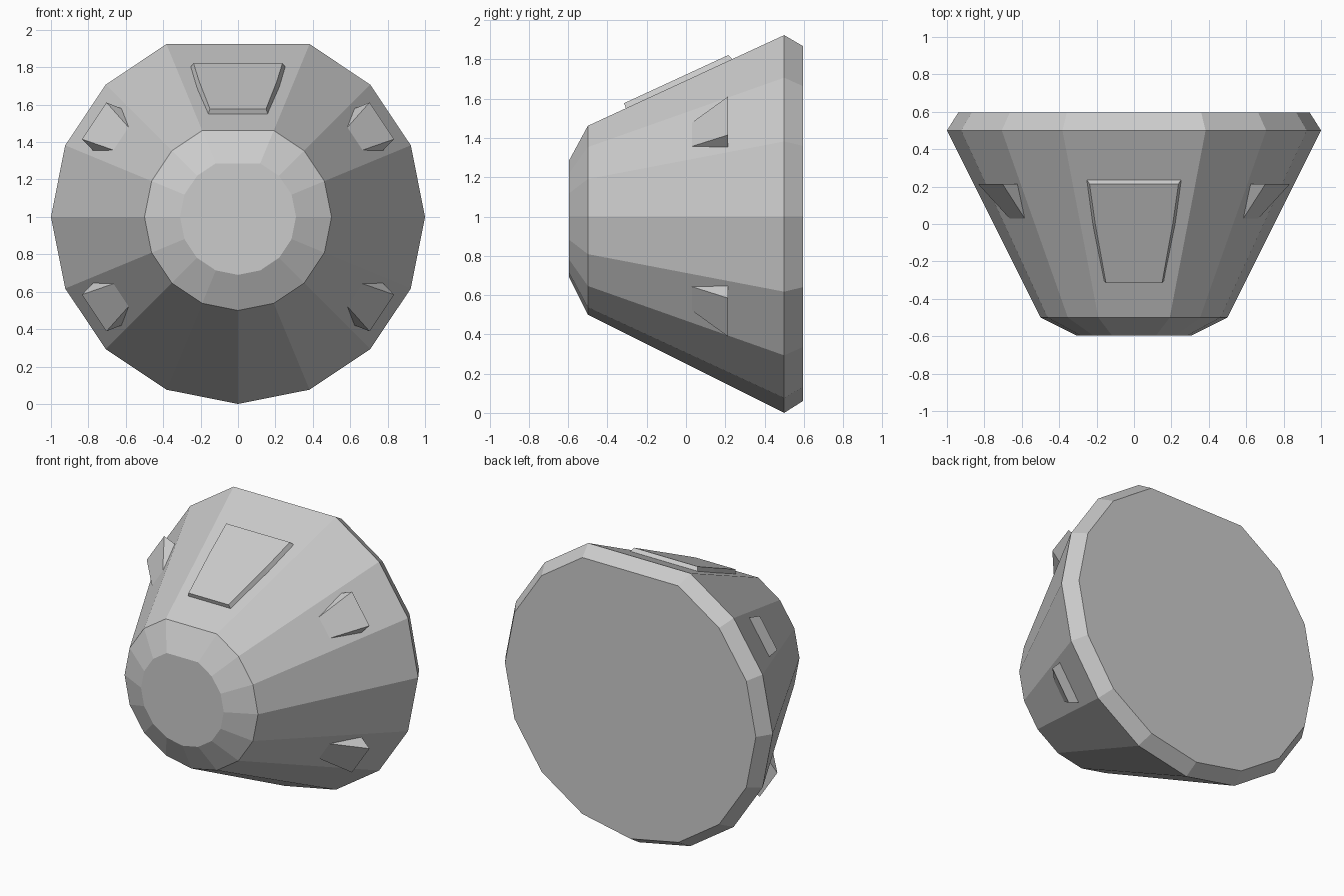
import bpy, bmesh, math
from mathutils import Vector

cube = bpy.data.objects.get("Cube")
if cube:
    bpy.data.objects.remove(cube, do_unlink=True)

grey = bpy.data.materials.new("hull_grey")
grey.use_nodes = True
colour = (0.6, 0.6, 0.6, 1)
grey.diffuse_color = colour
grey.node_tree.nodes["Principled BSDF"].inputs["Base Color"].default_value = colour

CENTRE_Z = 1.0
SIDES = 16


def loft(name, rings):
    """Closed solid through a list of rings with equal point counts."""
    bm = bmesh.new()
    loops = [[bm.verts.new(p) for p in ring] for ring in rings]
    n = len(loops[0])
    for a, b in zip(loops, loops[1:]):
        for i in range(n):
            j = (i + 1) % n
            bm.faces.new((a[i], a[j], b[j], b[i]))
    bm.faces.new(loops[0])
    bm.faces.new(loops[-1])
    bmesh.ops.remove_doubles(bm, verts=bm.verts, dist=0.0005)
    bmesh.ops.recalc_face_normals(bm, faces=bm.faces)
    mesh = bpy.data.meshes.new(name)
    bm.to_mesh(mesh)
    bm.free()
    mesh.materials.append(grey)
    obj = bpy.data.objects.new(name, mesh)
    bpy.context.collection.objects.link(obj)
    return obj


def hull_ring(y, r):
    # The topmost corner is left out, giving a wide flat panel on top
    angles = [2 * math.pi * i / SIDES for i in range(SIDES) if i != SIDES // 4]
    return [(r * math.cos(a), y, CENTRE_Z + r * math.sin(a)) for a in angles]


# Tapered hull with bevelled nose and bevelled rear cap
loft("hull", [hull_ring(y, r) for y, r in
              ((-0.595, 0.31), (-0.5, 0.5), (0.5, 1.0), (0.595, 0.94))])


# Raised hatch on the wide top panel
def hatch_ring(stations, lift):
    slope = math.sin(math.radians(67.5))
    half = [(w, y, CENTRE_Z + slope * (0.75 + 0.5 * y) + lift) for w, y in stations]
    return half + [(-x, y, z) for x, y, z in reversed(half)]


loft("top_hatch", [
    hatch_ring(((0.16, -0.305), (0.222, 0.0), (0.255, 0.24)), -0.005),
    hatch_ring(((0.15, -0.315), (0.207, 0.0), (0.238, 0.215)), 0.03),
])


# Four thruster wedges, each centred on a hull panel
def thruster(name, side, up):
    a = math.radians(33.75)
    out = Vector((side * math.cos(a), 0, up * math.sin(a)))
    along = Vector((-side * math.sin(a), 0, up * math.cos(a)))

    def point(radial, tangent, y):
        return out * radial + along * tangent + Vector((0, y, CENTRE_Z))

    def section(s):
        return [point(0.752, s * 0.073, 0.03),
                point(0.84, s * 0.136, 0.215),
                point(0.925, s * 0.118, 0.215)]

    loft(name, [section(-1), section(1)])


for side, side_name in ((1, "left"), (-1, "right")):
    for up, up_name in ((1, "upper"), (-1, "lower")):
        thruster(f"{up_name}_{side_name}_thruster", side, up)
